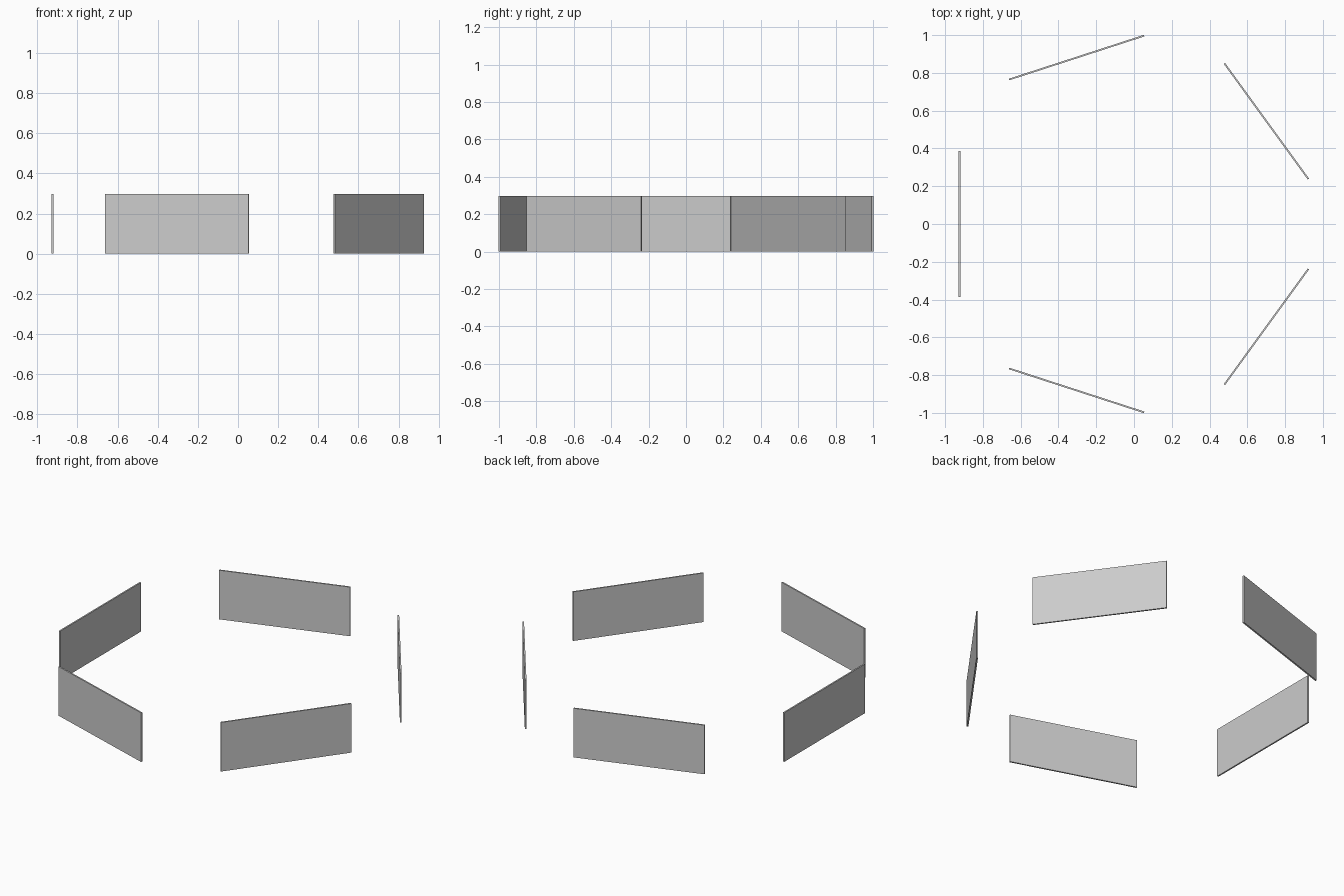
import bpy
from math import radians

if "Cube" in bpy.data.objects:
    bpy.data.objects.remove(bpy.data.objects["Cube"])

HEIGHT = 0.297
THICK = 0.009


def panel(name, x, y, length, angle):
    """Thin upright panel centred at x, y; angle is the heading of its length."""
    bpy.ops.mesh.primitive_cube_add(size=1, location=(x, y, HEIGHT / 2),
                                    rotation=(0, 0, radians(angle)))
    ob = bpy.context.object
    ob.name = name
    ob.scale = (length, THICK, HEIGHT)


# Five panels standing in an open pentagon ring
panel("left_panel", -0.924, 0.0, 0.772, 90)
for side, s in (("back", 1), ("front", -1)):
    panel(side + "_panel", -0.304, s * 0.881, 0.752, s * 18)
    panel(side + "_right_panel", 0.701, s * 0.544, 0.757, s * -54)
